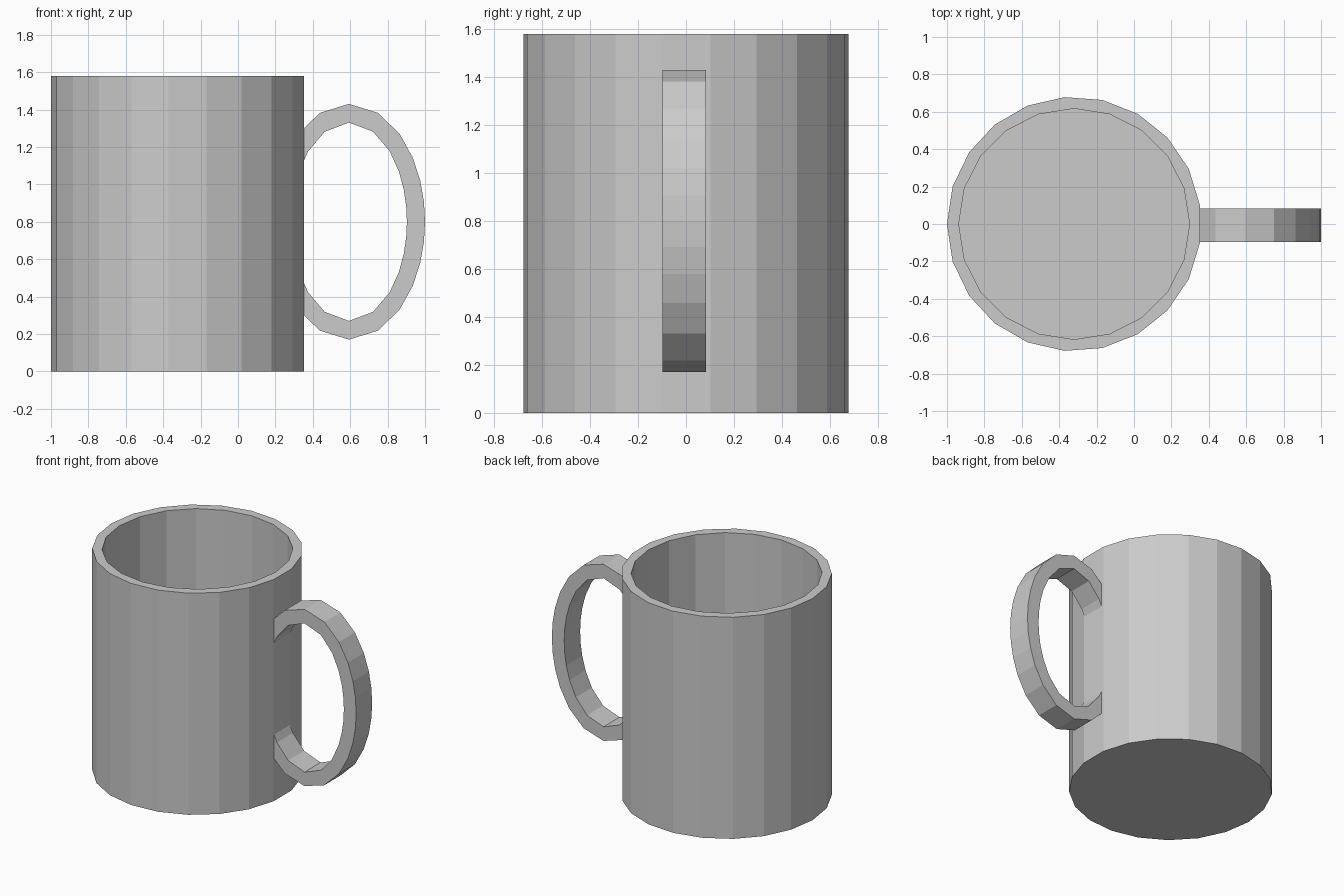
import bpy
import bmesh
from math import cos, sin, pi, hypot

cube = bpy.data.objects.get("Cube")
if cube:
    bpy.data.objects.remove(cube, do_unlink=True)

CENTRE_X, RADIUS, HEIGHT = -0.32, 0.68, 1.58
INNER_RADIUS, FLOOR = 0.617, 0.06
SIDES, INNER_SIDES = 21, 20

grey = bpy.data.materials.new("plain grey")
grey.use_nodes = True
colour = (0.6, 0.6, 0.6, 1)
grey.diffuse_color = colour
grey.node_tree.nodes["Principled BSDF"].inputs["Base Color"].default_value = colour


def finish(bm, name):
    bmesh.ops.recalc_face_normals(bm, faces=bm.faces)
    mesh = bpy.data.meshes.new(name)
    bm.to_mesh(mesh)
    bm.free()
    mesh.materials.append(grey)
    obj = bpy.data.objects.new(name, mesh)
    bpy.context.collection.objects.link(obj)
    return obj


def ring(bm, sides, radius, z):
    """Closed loop of edges, starting at the side away from the handle."""
    verts = []
    for i in range(sides):
        a = pi + 2 * pi * i / sides
        verts.append(bm.verts.new((CENTRE_X + radius * cos(a), radius * sin(a), z)))
    return verts


def join(bm, first, second):
    """Quad strip between two loops of equal length."""
    n = len(first)
    for i in range(n):
        j = (i + 1) % n
        bm.faces.new((first[i], first[j], second[j], second[i]))


def loop_edges(bm, verts):
    return [bm.edges.get((v, verts[i - 1])) for i, v in enumerate(verts)]


# Cup: outer wall and base, inner wall and floor, flat rim
bm = bmesh.new()
base = ring(bm, SIDES, RADIUS, 0)
rim_outer = ring(bm, SIDES, RADIUS, HEIGHT)
rim_inner = ring(bm, INNER_SIDES, INNER_RADIUS, HEIGHT)
floor = ring(bm, INNER_SIDES, INNER_RADIUS, FLOOR)
join(bm, base, rim_outer)
join(bm, rim_inner, floor)
bm.faces.new(base)
bm.faces.new(floor)
bmesh.ops.triangle_fill(bm, use_beauty=True, normal=(0, 0, 1),
                        edges=loop_edges(bm, rim_outer) + loop_edges(bm, rim_inner))
finish(bm, "cup")


# Handle: flat oval band, cut off where it meets the cup wall
def oval(bm, a, b, y, sides=24):
    verts = []
    for i in range(sides):
        t = 2 * pi * i / sides
        r = 1 / hypot(cos(t) / a, sin(t) / b)
        verts.append(bm.verts.new((0.593 + r * cos(t), y, 0.8 + r * sin(t))))
    return verts


bm = bmesh.new()
front_y, back_y = -0.097, 0.083
loops = [oval(bm, 0.407, 0.63, front_y), oval(bm, 0.407, 0.63, back_y),
         oval(bm, 0.31, 0.53, back_y), oval(bm, 0.31, 0.53, front_y)]
for i, loop in enumerate(loops):
    join(bm, loops[i - 1], loop)
wall_x = CENTRE_X + RADIUS * cos(pi / SIDES)
bmesh.ops.bisect_plane(bm, geom=bm.verts[:] + bm.edges[:] + bm.faces[:],
                       plane_co=(wall_x, 0, 0), plane_no=(-1, 0, 0),
                       clear_outer=True)
finish(bm, "handle")
